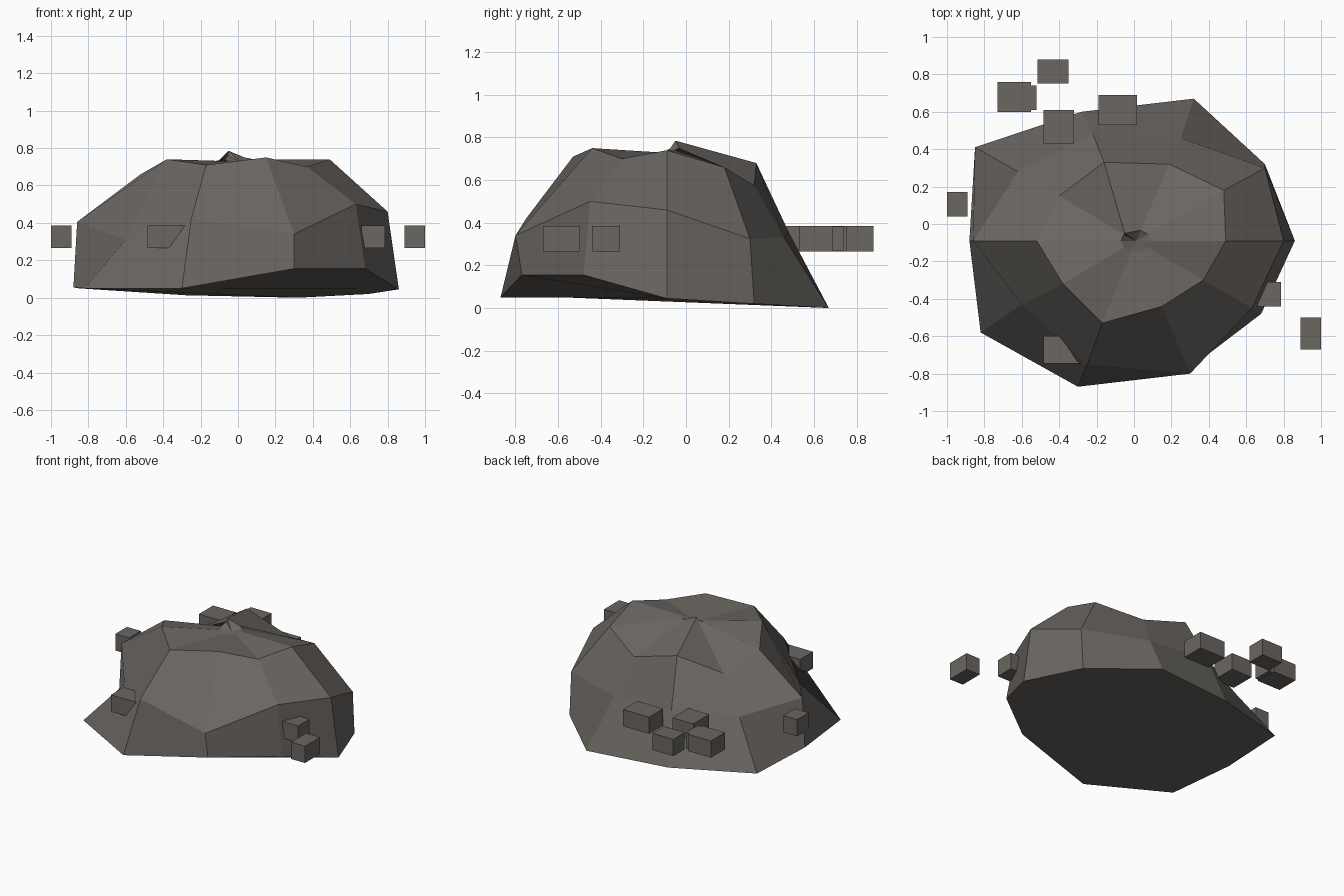
import bpy, bmesh, math
from mathutils import Matrix, Vector

if "Cube" in bpy.data.objects:
    bpy.data.objects.remove(bpy.data.objects["Cube"])

stone = bpy.data.materials.new("dark_grey_stone")
stone.diffuse_color = (0.145, 0.132, 0.12, 1)
stone.use_nodes = True
stone.node_tree.nodes["Principled BSDF"].inputs["Base Color"].default_value = stone.diffuse_color


def finish(bm, name):
    bmesh.ops.recalc_face_normals(bm, faces=bm.faces)
    me = bpy.data.meshes.new(name)
    bm.to_mesh(me)
    bm.free()
    me.materials.append(stone)
    ob = bpy.data.objects.new(name, me)
    bpy.context.collection.objects.link(ob)
    return ob


# Boulder: ten-sided rings, anticlockwise from +x
base = [(.86, -.09, .045), (.70, .32, .02), (.32, .67, 0), (-.28, .60, .013), (-.85, .41, .05),
        (-.88, -.09, .055), (-.82, -.58, .05), (-.30, -.87, .05), (.30, -.77, .155), (.68, -.48, .155)]
middle = [(.80, -.09, .46), (.70, .30, .325), (.25, .46, .33), (-.22, .48, .36), (-.62, .28, .345),
          (-.86, -.09, .405), (-.60, -.43, .31), (-.25, -.75, .42), (.30, -.80, .34), (.63, -.45, .50)]
shoulder = [(.49, -.09, .74), (.48, .18, .66), (.19, .32, .575), (-.16, .33, .68), (-.40, .15, .55),
            (-.52, -.09, .66), (-.38, -.32, .74), (-.17, -.53, .71), (.15, -.44, .75), (.37, -.30, .70)]
# Small broken crown around the top, highest at the back left
crown_z = [.74, .74, .75, .785, .76, .74, .73, .72, .72, .73]
crown = [(.01 + .08 * math.cos(i * math.pi / 5), -.09 + .06 * math.sin(i * math.pi / 5), z)
         for i, z in enumerate(crown_z)]
crown[3] = (-.05, -.05, .785)

bm = bmesh.new()
rings = [[bm.verts.new(p) for p in ring] for ring in (base, middle, shoulder, crown)]
for lo, hi in zip(rings, rings[1:]):
    for i in range(10):
        j = (i + 1) % 10
        bm.faces.new((lo[i], lo[j], hi[j], hi[i]))
bm.faces.new(rings[0][::-1])
tip = bm.verts.new((.01, -.09, .725))
for i in range(10):
    bm.faces.new((rings[3][i], rings[3][(i + 1) % 10], tip))
finish(bm, "boulder")

# Loose square stones: x min, x max, y min, y max
chips = [(-1.0, -.89, .04, .17), (-.73, -.55, .60, .76), (-.65, -.52, .61, .74),
         (-.515, -.35, .75, .88), (-.485, -.32, .43, .61), (-.19, .015, .53, .69),
         (-.485, -.28, -.745, -.60), (.66, .785, -.44, -.31), (.89, 1.0, -.67, -.50)]
for n, (x0, x1, y0, y1) in enumerate(chips):
    drop = .002 if n == 2 else 0
    bm = bmesh.new()
    bmesh.ops.create_cube(bm, size=1, matrix=Matrix.Translation(((x0 + x1) / 2, (y0 + y1) / 2, .325))
                          @ Matrix.Diagonal((x1 - x0, y1 - y0, .12 - 2 * drop, 1)))
    finish(bm, f"stone_chip_{n + 1}")
